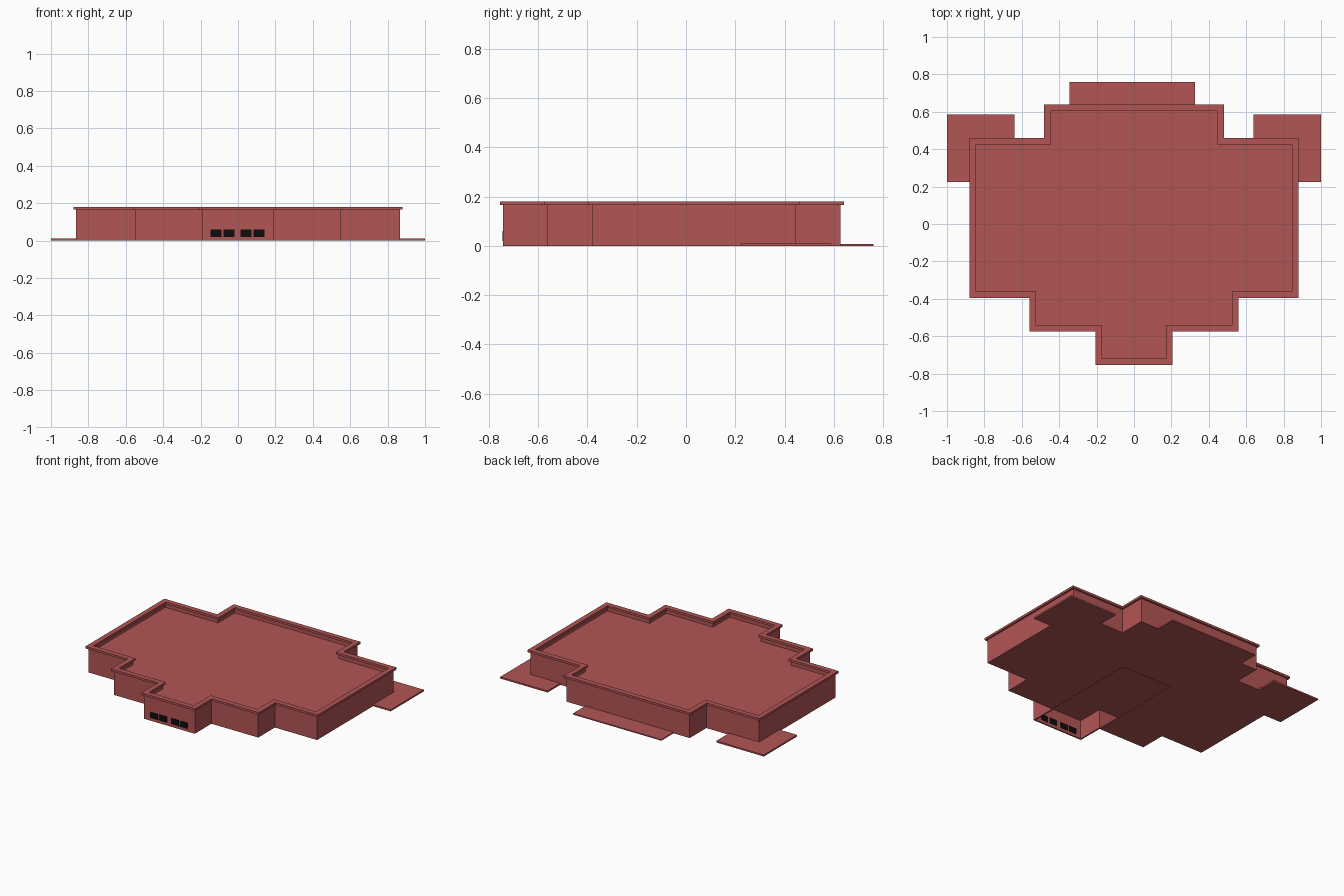
import bpy
import bmesh

cube = bpy.data.objects.get("Cube")
if cube:
    bpy.data.objects.remove(cube)


def material(name, colour):
    mat = bpy.data.materials.new(name)
    mat.use_nodes = True
    mat.diffuse_color = colour
    node = next(n for n in mat.node_tree.nodes if n.type == "BSDF_PRINCIPLED")
    node.inputs["Base Color"].default_value = colour
    return mat


RED = material("brick red", (0.45, 0.09, 0.09, 1))
BLACK = material("black", (0.004, 0.004, 0.004, 1))

# Right half of the stepped footprint, front to back
HALF = [(0.205, -0.755), (0.205, -0.575), (0.56, -0.575), (0.56, -0.395),
        (0.88, -0.395), (0.88, 0.46), (0.48, 0.46), (0.48, 0.64)]


def inset(points, d):
    return [(x - d, y - d if y > 0 else y + d) for x, y in points]


def mirrored(half):
    return half + [(-x, y) for x, y in reversed(half)]


def finish(name, bm, mat):
    bmesh.ops.recalc_face_normals(bm, faces=bm.faces)
    mesh = bpy.data.meshes.new(name)
    bm.to_mesh(mesh)
    bm.free()
    mesh.materials.append(mat)
    obj = bpy.data.objects.new(name, mesh)
    bpy.context.collection.objects.link(obj)
    return obj


def slab(name, outline, z0, z1, mat=RED):
    """Solid slab over a flat outline."""
    bm = bmesh.new()
    low = [bm.verts.new((x, y, z0)) for x, y in outline]
    high = [bm.verts.new((x, y, z1)) for x, y in outline]
    bm.faces.new(low)
    bm.faces.new(high)
    for i in range(len(low)):
        bm.faces.new((low[i - 1], low[i], high[i], high[i - 1]))
    return finish(name, bm, mat)


def box(name, x0, x1, y0, y1, z0, z1, mat=RED):
    return slab(name, [(x0, y0), (x1, y0), (x1, y1), (x0, y1)], z0, z1, mat)


def ring(name, d_out, d_in, z0, z1):
    """Closed band following the footprint between two insets."""
    bm = bmesh.new()
    section = [(d_out, z0), (d_out, z1), (d_in, z1), (d_in, z0)]
    loops = [[bm.verts.new((x, y, z)) for x, y in mirrored(inset(HALF, d))]
             for d, z in section]
    for k in range(4):
        a, b = loops[k - 1], loops[k]
        for i in range(len(a)):
            bm.faces.new((a[i - 1], a[i], b[i], b[i - 1]))
    return finish(name, bm, RED)


# Building shell
ring("outer_walls", 0.013, 0.023, 0.0, 0.165)
ring("parapet_cap", 0.0, 0.035, 0.165, 0.18)
slab("roof_deck", mirrored(inset(HALF, 0.018)), 0.13, 0.136)

# Ground floor, left open under the entrance hall
hall = [(0.192, 0.12), (0.192, -0.562)]
slab("ground_floor", mirrored(hall + inset(HALF, 0.013)[2:]), 0.0, 0.005)

# Terraces
for side, s in (("left", 1), ("right", -1)):
    x0, x1 = sorted((s * 0.64, s))
    box(side + "_terrace", x0, x1, 0.225, 0.585, 0.0, 0.011)
box("back_terrace", -0.345, 0.325, 0.62, 0.76, 0.0, 0.008)

# Entrance windows, showing on both faces of the front wall
for i, x in enumerate((-0.147, -0.078, 0.013, 0.083)):
    for face, y in (("outside", -0.744), ("inside", -0.733)):
        box(f"window_{i + 1}_{face}", x, x + 0.059, y, y + 0.003, 0.02, 0.06, BLACK)
    bpy.data.objects[f"window_{i + 1}_outside"].location.y = -0.001
